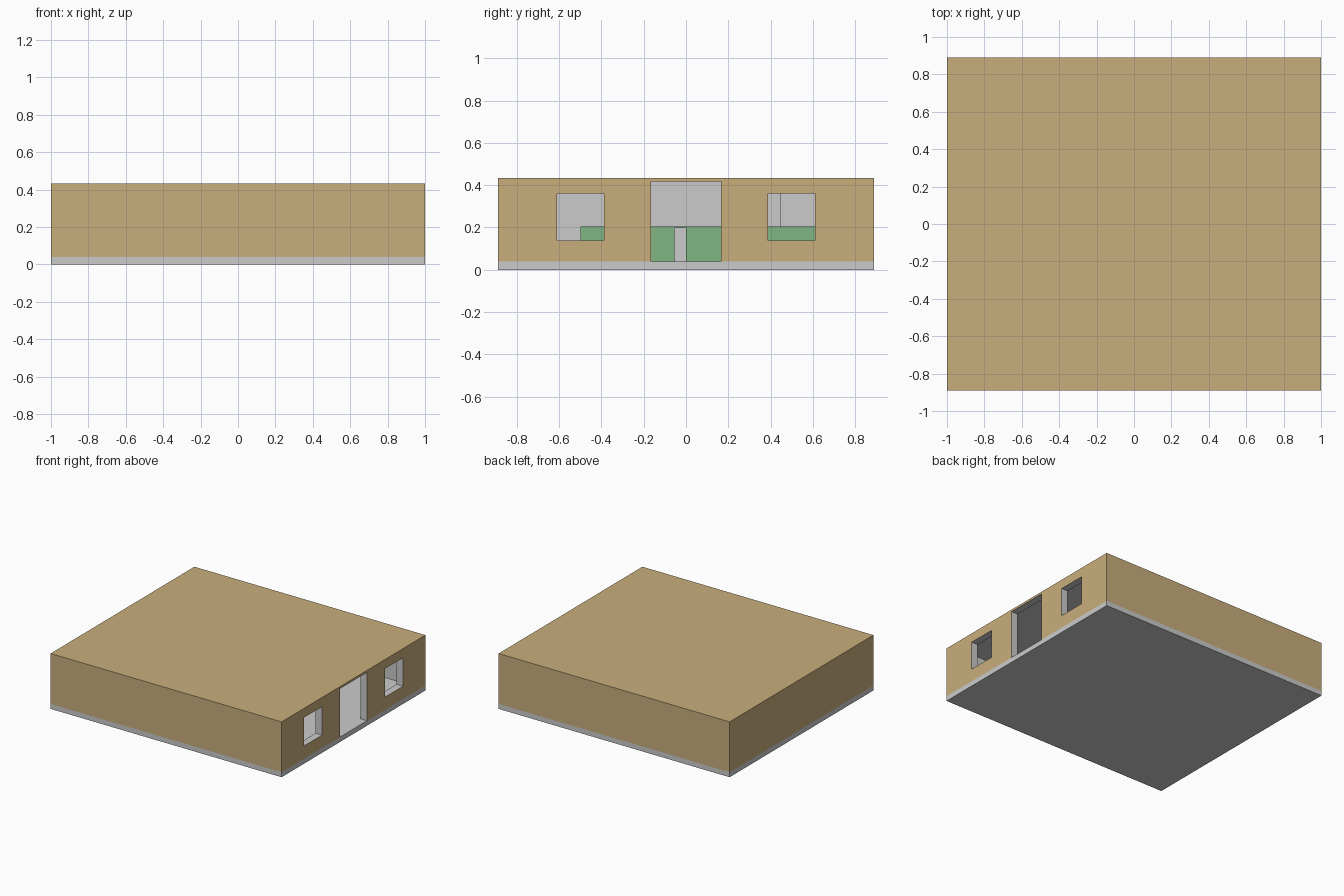
import bpy
import bmesh

if "Cube" in bpy.data.objects:
    bpy.data.objects.remove(bpy.data.objects["Cube"])

U = 1 / 18                      # building module: 36 x 32 modules
X, Y = 18, 16                   # half sizes in modules
FLOOR, TOP = 0.7, 7.8


def material(name, color):
    m = bpy.data.materials.new(name)
    m.diffuse_color = (*color, 1)
    m.use_nodes = True
    m.node_tree.nodes["Principled BSDF"].inputs["Base Color"].default_value = m.diffuse_color
    return m


def box(name, x0, x1, y0, y1, z0, z1, mat=None):
    """Box from module coordinates."""
    bm = bmesh.new()
    bmesh.ops.create_cube(bm, size=1)
    for v in bm.verts:
        v.co = (U * (x0 + (x1 - x0) * (v.co.x + 0.5)),
                U * (y0 + (y1 - y0) * (v.co.y + 0.5)),
                U * (z0 + (z1 - z0) * (v.co.z + 0.5)))
    me = bpy.data.meshes.new(name)
    bm.to_mesh(me)
    bm.free()
    ob = bpy.data.objects.new(name, me)
    bpy.context.collection.objects.link(ob)
    if mat:
        me.materials.append(mat)
    return ob


tan = material("tan_render", (0.58, 0.42, 0.20))
green = material("green_paint", (0.22, 0.47, 0.23))

# Floor slab
box("floor_slab", -X, X, -Y, Y, 0, FLOOR)

# Wall and roof shell, hollowed, with door and two windows on the right side
shell = box("walls_and_roof", -X, X, -Y, Y, FLOOR, TOP)
cutters = [
    box("room_cutter", -X + 1, X - 1, -Y + 1, Y - 1, FLOOR - 1, 7.7),
    box("door_cutter", X - 2, X + 1, -3, 3, FLOOR - 1, 7.5),
    box("left_window_cutter", X - 2, X + 1, -11, -7, 2.5, 6.5),
    box("right_window_cutter", X - 2, X + 1, 7, 11, 2.5, 6.5),
]
bpy.context.view_layer.objects.active = shell
for c in cutters:
    c.hide_render = True
    mod = shell.modifiers.new("cut", "BOOLEAN")
    mod.operation = "DIFFERENCE"
    mod.solver = "EXACT"
    mod.object = c
    bpy.ops.object.modifier_apply(modifier=mod.name)
for c in cutters:
    bpy.data.objects.remove(c)

# Tan outside faces, plain grey inside and in the reveals
shell.data.materials.clear()
shell.data.materials.append(None)
shell.data.materials.append(tan)
for p in shell.data.polygons:
    c = p.center / U
    outside = abs(c.x) > X - 0.01 or abs(c.y) > Y - 0.01 or c.z > TOP - 0.01
    p.material_index = 1 if outside else 0

# Low green counters with a gap, and the grey partition behind them
for name, y0, y1 in (("left_counter", -9, -1), ("right_counter", 0, Y - 1)):
    box(name, -1, 2, y0, y1, FLOOR, FLOOR + 3, green)
box("counter_bridge", -1, 2, -1, 0, FLOOR + 2.85, FLOOR + 3, green)
box("partition", -5, -4, 8, Y - 1, FLOOR, 7.7)
